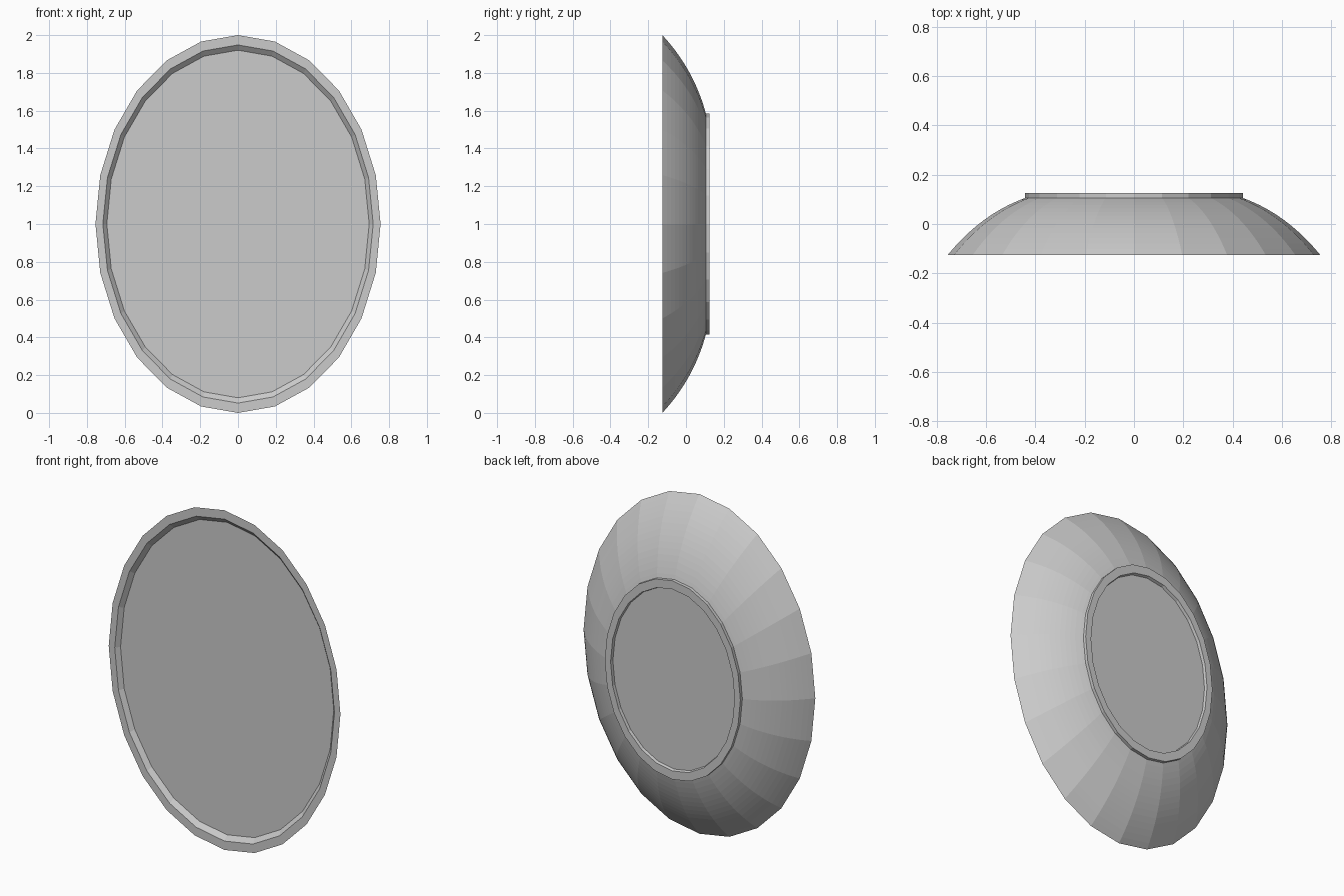
import bpy, bmesh
from math import cos, sin, tau

if "Cube" in bpy.data.objects:
    bpy.data.objects.remove(bpy.data.objects["Cube"])

SIDES = 24
ASPECT = 0.755   # width / height of the oval
CENTER_Z = 1.0


def oval_lathe(name, profile, closed=False):
    """Sweep (radius, y) points round the oval; radius 0 closes with a flat cap."""
    bm = bmesh.new()
    rings = []
    for r, y in profile:
        rings.append([bm.verts.new((r * ASPECT * sin(tau * i / SIDES), y,
                                    CENTER_Z + r * cos(tau * i / SIDES)))
                      for i in range(SIDES)])
    pairs = list(zip(rings, rings[1:]))
    if closed:
        pairs.append((rings[-1], rings[0]))
    else:
        bm.faces.new(rings[0])
        bm.faces.new(rings[-1])
    for a, b in pairs:
        for i in range(SIDES):
            j = (i + 1) % SIDES
            bm.faces.new((a[i], a[j], b[j], b[i]))
    bmesh.ops.recalc_face_normals(bm, faces=bm.faces)
    mesh = bpy.data.meshes.new(name)
    bm.to_mesh(mesh)
    bm.free()
    obj = bpy.data.objects.new(name, mesh)
    bpy.context.collection.objects.link(obj)
    return obj


def curve(p0, p1, p2, steps):
    """Points on a quadratic curve."""
    pts = []
    for k in range(steps + 1):
        t = k / steps
        pts.append(tuple((1 - t) ** 2 * a + 2 * t * (1 - t) * b + t * t * c
                         for a, b, c in zip(p0, p1, p2)))
    return pts


# Domed shell: front rim, shallow sloped lip, front panel and curved back
dome = curve((1.0, -0.125), (0.816, 0.045), (0.575, 0.108), 14)
oval_lathe("domed_shell", [(0.92, -0.101), (0.948, -0.125)] + dome)

# Raised ring on the back, around the recessed back panel
oval_lathe("back_ring", [(0.585, 0.106), (0.585, 0.125),
                         (0.535, 0.125), (0.53, 0.106)], closed=True)
